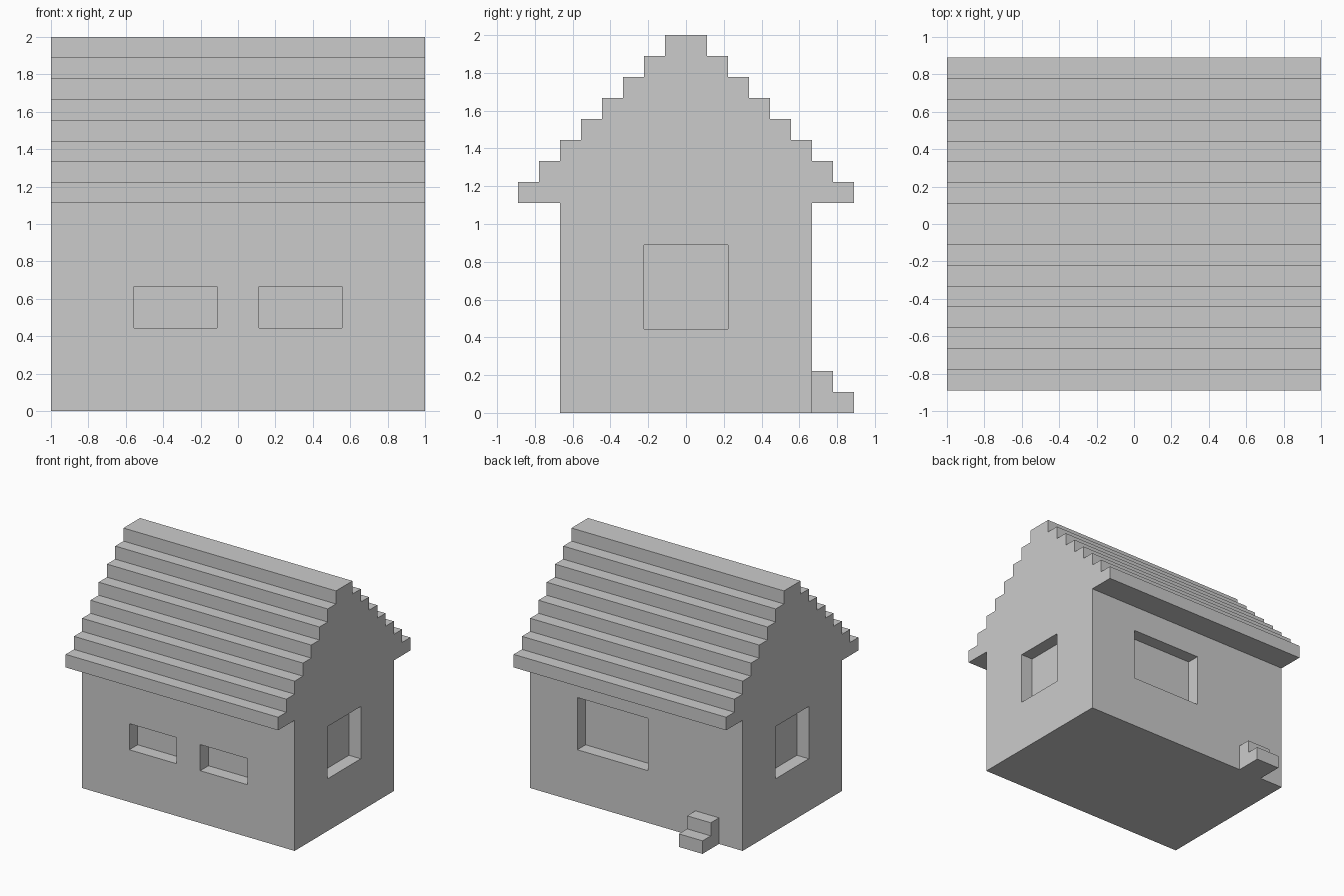
import bpy, bmesh
from mathutils import Matrix, Vector

if "Cube" in bpy.data.objects:
    bpy.data.objects.remove(bpy.data.objects["Cube"])

U = 1 / 9  # block size: the whole house sits on a grid of ninths


def add_box(bm, lo, hi):
    lo, hi = Vector(lo) * U, Vector(hi) * U
    mat = Matrix.Translation((lo + hi) / 2) @ Matrix.Diagonal((*(hi - lo), 1))
    bmesh.ops.create_cube(bm, size=1, matrix=mat)


def finish(name, bm):
    mesh = bpy.data.meshes.new(name)
    bm.to_mesh(mesh)
    bm.free()
    obj = bpy.data.objects.new(name, mesh)
    bpy.context.collection.objects.link(obj)
    return obj


def extrude_profile(name, points, x0, x1):
    """Extrude a (y, z) outline along x."""
    bm = bmesh.new()
    face = bm.faces.new([bm.verts.new((x0 * U, y * U, z * U)) for y, z in points])
    out = bmesh.ops.extrude_face_region(bm, geom=[face])["geom"]
    verts = [v for v in out if isinstance(v, bmesh.types.BMVert)]
    bmesh.ops.translate(bm, verts=verts, vec=((x1 - x0) * U, 0, 0))
    bmesh.ops.recalc_face_normals(bm, faces=bm.faces)
    return finish(name, bm)


# Walls
bm = bmesh.new()
add_box(bm, (-9, -6, 0), (9, 6, 10))
walls = finish("walls", bm)

# Window recesses, one block deep
bm = bmesh.new()
for side in (-1, 1):
    xs, ends = sorted((side, side * 5)), sorted((side * 8, side * 10))
    add_box(bm, (xs[0], -7, 4), (xs[1], -5, 6))       # front pair
    add_box(bm, (ends[0], -2, 4), (ends[1], 2, 8))    # gable ends
add_box(bm, (-1, 5, 4), (5, 7, 8))                    # back
cutter = finish("window_cutter", bm)
cutter.hide_render = True
mod = walls.modifiers.new("windows", 'BOOLEAN')
mod.operation = 'DIFFERENCE'
mod.solver = 'EXACT'
mod.object = cutter
bpy.context.view_layer.objects.active = walls
bpy.ops.object.modifier_apply(modifier=mod.name)
bpy.data.objects.remove(cutter)

# Stepped roof: eight courses, each one block narrower per side
right = []
for i in range(8):
    right += [(8 - i, 10 + i), (8 - i, 11 + i)]
left = [(-y, z) for y, z in reversed(right)]
extrude_profile("roof", right + left, -9, 9)

# Back doorstep with two treads
extrude_profile("doorstep", [(6, 0), (8, 0), (8, 1), (7, 1), (7, 2), (6, 2)], -7, -5)
